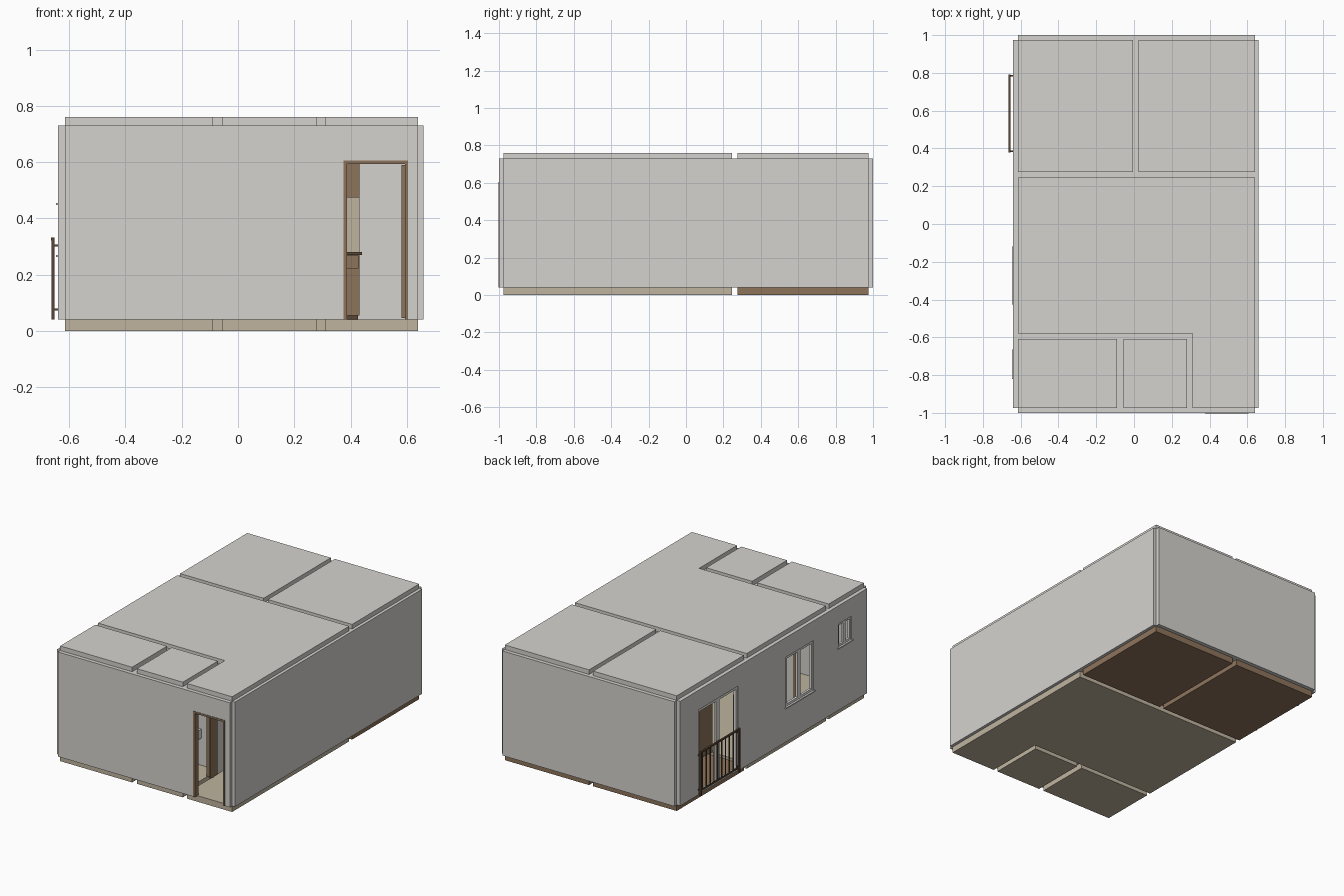
import bpy, bmesh
from mathutils import Vector

if "Cube" in bpy.data.objects:
    bpy.data.objects.remove(bpy.data.objects["Cube"])


def material(name, rgb):
    m = bpy.data.materials.new(name)
    m.diffuse_color = (*rgb, 1)
    m.use_nodes = True
    m.node_tree.nodes["Principled BSDF"].inputs["Base Color"].default_value = m.diffuse_color
    return m


GREY = material("wall grey", (0.66, 0.65, 0.62))
TAN = material("tan tile", (0.52, 0.455, 0.345))
BROWN = material("brown wood", (0.27, 0.175, 0.105))
DARK = material("dark brown rail", (0.10, 0.06, 0.035))
WHITE = material("white frame", (0.76, 0.75, 0.73))


def finish(name, bm, mat):
    bmesh.ops.recalc_face_normals(bm, faces=bm.faces)
    me = bpy.data.meshes.new(name)
    bm.to_mesh(me)
    bm.free()
    me.materials.append(mat)
    ob = bpy.data.objects.new(name, me)
    bpy.context.collection.objects.link(ob)
    return ob


def boxes(name, mat, *specs):
    """Each spec is x0, x1, y0, y1, z0, z1."""
    bm = bmesh.new()
    for x0, x1, y0, y1, z0, z1 in specs:
        vs = bmesh.ops.create_cube(bm, size=1)["verts"]
        for v in vs:
            v.co = Vector(((x0 + x1) / 2 + v.co.x * (x1 - x0),
                           (y0 + y1) / 2 + v.co.y * (y1 - y0),
                           (z0 + z1) / 2 + v.co.z * (z1 - z0)))
    return finish(name, bm, mat)


def prism(name, mat, outline, z0, z1):
    bm = bmesh.new()
    f = bm.faces.new([bm.verts.new((x, y, z0)) for x, y in outline])
    extrude(bm, [f], (0, 0, z1 - z0))
    return finish(name, bm, mat)


def extrude(bm, faces, offset):
    new = bmesh.ops.extrude_face_region(bm, geom=faces)["geom"]
    bmesh.ops.translate(bm, vec=offset, verts=[v for v in new if isinstance(v, bmesh.types.BMVert)])


Z0, Z1 = 0.04, 0.73


def wall(name, axis, a0, a1, t0, t1, openings=()):
    """Wall along an axis, t0..t1 thick, openings are a0, a1, z0, z1."""
    aa = sorted({a0, a1, *(v for o in openings for v in o[:2])})
    zz = sorted({Z0, Z1, *(v for o in openings for v in o[2:])})

    def point(a, z):
        return (a, t0, z) if axis == "x" else (t0, a, z)
    bm = bmesh.new()
    for p, q in zip(aa, aa[1:]):
        for r, s in zip(zz, zz[1:]):
            ca, cz = (p + q) / 2, (r + s) / 2
            if any(o[0] < ca < o[1] and o[2] < cz < o[3] for o in openings):
                continue
            bm.faces.new([bm.verts.new(point(*c)) for c in ((p, r), (q, r), (q, s), (p, s))])
    bmesh.ops.remove_doubles(bm, verts=bm.verts, dist=1e-5)
    t = t1 - t0
    extrude(bm, list(bm.faces), (0, t, 0) if axis == "x" else (t, 0, 0))
    return finish(name, bm, GREY)


def frame(name, mat, axis, a0, a1, z0, z1, t0, t1, w, bottom=True, mullion=False):
    """Rectangular frame lining an opening."""
    parts = [(a0, a0 + w, z0, z1), (a1 - w, a1, z0, z1), (a0 + w, a1 - w, z1 - w, z1)]
    if bottom:
        parts.append((a0 + w, a1 - w, z0, z0 + w))
    if mullion:
        c = (a0 + a1) / 2
        parts.append((c - w, c + w, z0 + w, z1 - w))
    boxes(name, mat, *[(p, q, t0, t1, r, s) if axis == "x" else (t0, t1, p, q, r, s)
                       for p, q, r, s in parts])


# Room slabs: matching floor and ceiling for every room
L, R, F, B = -0.615, 0.64, -0.975, 0.975


def rect(x0, x1, y0, y1):
    return [(x0, y0), (x1, y0), (x1, y1), (x0, y1)]


rooms = [
    ("back_left_room", BROWN, rect(L, -0.005, 0.275, B)),
    ("back_right_room", BROWN, rect(0.025, R, 0.275, B)),
    ("living_hall", TAN, [(L, -0.58), (0.31, -0.58), (0.31, F), (R, F), (R, 0.245), (L, 0.245)]),
    ("front_left_room", TAN, rect(L, -0.09, F, -0.61)),
    ("bathroom", TAN, rect(-0.055, 0.28, F, -0.61)),
]
for name, mat, outline in rooms:
    prism(name + "_floor", mat, outline, 0, Z0)
    prism(name + "_ceiling", GREY, outline, Z1, 0.76)

# Openings
entry = (0.375, 0.605, Z0, 0.605)
balcony = (0.37, 0.785, Z0, 0.60)
window = (-0.415, -0.13, 0.27, 0.60)
small = (-0.81, -0.675, 0.455, 0.61)
bath_door = (-0.93, -0.70, Z0, 0.59)
room_door_a = (-0.58, -0.34, Z0, 0.59)
room_door_b = (0.04, 0.20, Z0, 0.59)
store_door = (-0.60, -0.38, Z0, 0.59)

# Outer walls, corners left notched
wall("front_wall", "x", L, R, -1, F, [entry])
wall("back_wall", "x", L, R, B, 1)
wall("left_wall", "y", F, B, -0.64, L, [balcony, window, small])
wall("right_wall", "y", F, B, R, 0.66)

# Inner walls
wall("middle_wall", "x", L, R, 0.245, 0.275, [room_door_a, room_door_b])
wall("bedroom_wall", "y", 0.275, B, -0.005, 0.025)
wall("service_wall", "x", L, 0.28, -0.61, -0.58, [store_door])
wall("store_wall", "y", F, -0.61, -0.09, -0.055)
wall("bathroom_wall", "y", F, -0.58, 0.28, 0.31, [bath_door])

# Door frames
frame("entry_frame", BROWN, "x", *entry, -1.003, -0.965, 0.012, bottom=False)
frame("bathroom_door_frame", BROWN, "y", *bath_door, 0.275, 0.316, 0.02, bottom=False)
frame("bedroom_door_frame_a", BROWN, "x", *room_door_a, 0.24, 0.28, 0.02, bottom=False)
frame("bedroom_door_frame_b", BROWN, "x", *room_door_b, 0.24, 0.28, 0.02, bottom=False)
frame("store_door_frame", BROWN, "x", *store_door, -0.615, -0.575, 0.02, bottom=False)

# Door leaves, standing open
boxes("entry_door", BROWN, (0.581, 0.593, -0.965, -0.76, 0.045, 0.59))
boxes("bathroom_door", BROWN, (0.311, 0.318, -0.74, -0.67, 0.045, 0.59))
boxes("bedroom_door", BROWN, (-0.36, -0.348, 0.28, 0.42, 0.045, 0.57))

# Window frames and sills
frame("balcony_door_frame", WHITE, "y", *balcony, -0.635, -0.62, 0.018, mullion=True)
frame("window_frame", WHITE, "y", *window, -0.635, -0.62, 0.016, mullion=True)
frame("small_window_frame", WHITE, "y", *small, -0.635, -0.62, 0.014, mullion=True)
for name, o in (("window_sill", window), ("small_window_sill", small)):
    boxes(name, WHITE, (-0.647, -0.61, o[0] - 0.01, o[1] + 0.01, o[2] - 0.008, o[2]))

# Balcony railing: rails, bars and posts
bars = [(-0.661, -0.655, 0.405 + i * 0.04, 0.411 + i * 0.04, Z0 + 0.035, 0.32) for i in range(10)]
posts = [(-0.663, -0.653, y, y + 0.01, Z0, 0.325) for y in (0.38, 0.78)]
rails = [(-0.664, -0.653, 0.378, 0.792, 0.322, 0.332), (-0.662, -0.654, 0.38, 0.79, 0.07, 0.08)]
ties = [(-0.66, -0.638, y, y + 0.008, z, z + 0.008) for y in (0.381, 0.781) for z in (0.072, 0.3)]
boxes("balcony_railing", DARK, *bars, *posts, *rails, *ties)

# Kitchen: base units, worktop, splashback and wall units
k0, k1 = 0.22, 0.432
boxes("base_cabinets", BROWN, (k0, k1, 0.09, 0.245, 0.055, 0.27))
boxes("cabinet_plinth", DARK, (k0, k1 - 0.005, 0.105, 0.245, Z0, 0.055))
boxes("cabinet_drawers", BROWN, *[(x, x + 0.1, 0.084, 0.09, 0.222, 0.268) for x in (k0 + 0.003, k0 + 0.109)])
boxes("worktop", DARK, (k0 - 0.008, k1 + 0.008, 0.08, 0.245, 0.27, 0.281))
boxes("splashback", TAN, (k0, k1, 0.238, 0.245, 0.281, 0.475))
boxes("wall_cabinets", BROWN, (k0, k1, 0.15, 0.245, 0.475, 0.60))

# Bathroom fixtures
boxes("washbasin", WHITE, (0.02, 0.16, -0.72, -0.61, 0.22, 0.28), (0.07, 0.11, -0.67, -0.61, Z0, 0.22))

# Bedroom furniture
boxes("bedroom_shelf", BROWN, (-0.61, -0.585, 0.275, 0.345, Z0, 0.52))
